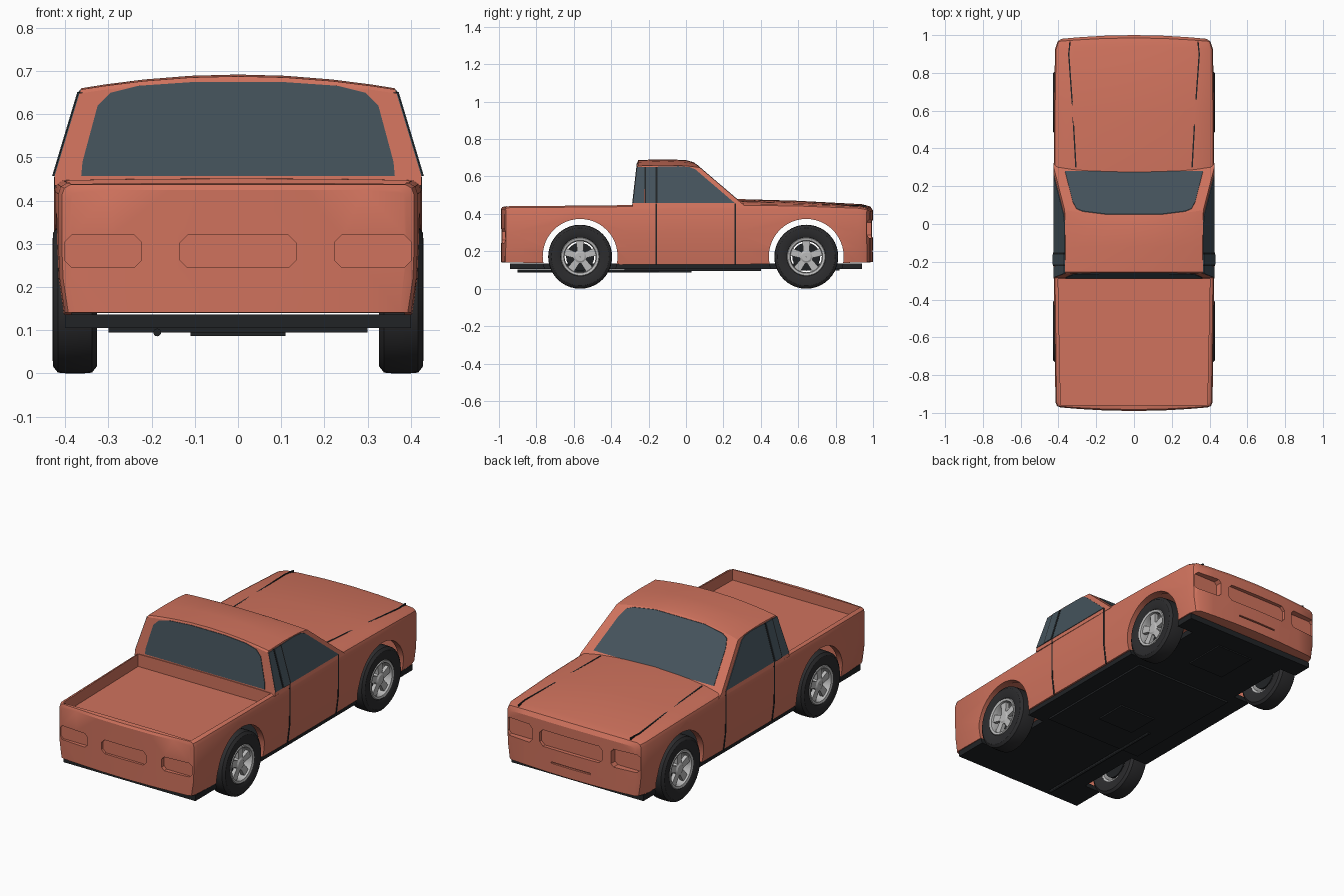
import bpy, bmesh, math

if "Cube" in bpy.data.objects:
    bpy.data.objects.remove(bpy.data.objects["Cube"])


def material(name, rgb):
    m = bpy.data.materials.new(name)
    m.diffuse_color = (*rgb, 1)
    m.use_nodes = True
    m.node_tree.nodes["Principled BSDF"].inputs["Base Color"].default_value = m.diffuse_color
    return m


PAINT = material("paint", (0.63, 0.17, 0.11))
GLASS = material("glass", (0.058, 0.085, 0.105))
DARK = material("dark_trim", (0.015, 0.017, 0.019))
RUBBER = material("rubber", (0.025, 0.025, 0.027))
ALLOY = material("alloy", (0.5, 0.5, 0.5))


def build(name, verts, faces, mat=None):
    bm = bmesh.new()
    vs = [bm.verts.new(v) for v in verts]
    for f in faces:
        bm.faces.new([vs[i] for i in f])
    bmesh.ops.recalc_face_normals(bm, faces=bm.faces)
    me = bpy.data.meshes.new(name)
    bm.to_mesh(me)
    bm.free()
    if mat:
        me.materials.append(mat)
    ob = bpy.data.objects.new(name, me)
    bpy.context.collection.objects.link(ob)
    return ob


def prism(name, pts, place, d0, d1, mat=None):
    """Solid from a 2D outline; place(u, v, d) puts it on a surface."""
    n = len(pts)
    verts = [place(u, v, d) for d in (d0, d1) for u, v in pts]
    faces = [list(range(n)), list(range(n, 2 * n))]
    faces += [[i, (i + 1) % n, n + (i + 1) % n, n + i] for i in range(n)]
    return build(name, verts, faces, mat)


def rect(u0, u1, v0, v1, c=0.0):
    if not c:
        return [(u0, v0), (u1, v0), (u1, v1), (u0, v1)]
    return [(u0 + c, v0), (u1 - c, v0), (u1, v0 + c), (u1, v1 - c),
            (u1 - c, v1), (u0 + c, v1), (u0, v1 - c), (u0, v0 + c)]


def circle(cy, cz, r, n=48):
    return [(cy + r * math.cos(2 * math.pi * i / n), cz + r * math.sin(2 * math.pi * i / n)) for i in range(n)]


def lathe(name, profile, centre, side, mat, n=40):
    """Closed (x, radius) profile turned about the wheel axle."""
    m = len(profile)
    verts = [(side * x, centre[0] + r * math.cos(2 * math.pi * i / n), centre[1] + r * math.sin(2 * math.pi * i / n))
             for i in range(n) for x, r in profile]
    faces = [[i * m + j, i * m + (j + 1) % m, (i + 1) % n * m + (j + 1) % m, (i + 1) % n * m + j]
             for i in range(n) for j in range(m)]
    return build(name, verts, faces, mat)


def smooth(ob, angle=30):
    bpy.ops.object.select_all(action='DESELECT')
    ob.select_set(True)
    bpy.context.view_layer.objects.active = ob
    bpy.ops.object.shade_smooth_by_angle(angle=math.radians(angle))


def cut(ob, cutters):
    for c in cutters:
        c.hide_render = True
        m = ob.modifiers.new("cut", 'BOOLEAN')
        m.operation, m.solver, m.object = 'DIFFERENCE', 'EXACT', c
    me = bpy.data.meshes.new_from_object(ob.evaluated_get(bpy.context.evaluated_depsgraph_get()))
    ob.modifiers.clear()
    ob.data = me


def on_x(u, v, d): return (d, u, v)
def on_y(u, v, d): return (u, d, v)
def on_z(u, v, d): return (u, v, d)


# Body shell: sections lofted along y (y, half width, side height, crown)
stations = [(-.99, .39, .425, 0), (-.982, .408, .437, 0), (-.96, .416, .441, 0), (-.6, .42, .444, 0),
            (-.29, .424, .447, .004), (-.1, .425, .452, .01), (.26, .425, .455, .025), (.6, .424, .45, .02),
            (.94, .418, .438, .014), (.985, .405, .43, .01), (1, .385, .41, .008)]
verts, faces = [], []
for y, w, zs, c in stations:
    zb = .13 + .012 * abs(y) ** 3
    half = [(x * w, zs + c * (1 - x * x)) for x in (0, .4, .75)]
    half += [(w - .02, zs), (w - .006, zs - .008), (w, zs - .025), (w, .3), (w - .003, .22), (w - .015, zb)]
    half += [(x * w, zb) for x in (.75, .4, 0)]
    ring = half + [(-x, z) for x, z in half[10:0:-1]]
    verts += [(x, y * (1 - .02 * (x / w) ** 2 * abs(y) ** 3), z) for x, z in ring]
for s in range(len(stations) - 1):
    faces += [[s * 22 + i, s * 22 + (i + 1) % 22, s * 22 + 22 + (i + 1) % 22, s * 22 + 22 + i] for i in range(22)]
for base in (0, 22 * (len(stations) - 1)):
    for col in ([0, 1, 10, 11], [1, 2, 9, 10], list(range(2, 10))):
        faces += [[base + i for i in col], [base + (22 - i) % 22 for i in col]]
body = build("body", verts, faces, PAINT)

# Wheel arches, hollow underside, cargo bed and lamp recesses
AXLES, WZ = (-.566, .643), .171
arches = [prism("arch_cutter", circle(y, WZ + .002, .2), on_x, s * .3, s * .6) for y in AXLES for s in (1, -1)]
cutters = arches + [
    prism("cavity_cutter", rect(-.385, .385, -.92, .92), on_z, .05, .373),
    prism("bed_cutter", [(-.388, -.958), (.388, -.958), (.402, -.29), (-.402, -.29)], on_z, .38, .6),
    prism("rear_plate_cutter", rect(-.135, .135, .245, .32, .018), on_y, -1.1, -.975),
    prism("grille_cutter", rect(-.19, .19, .275, .365, .02), on_y, .978, 1.1),
    prism("intake_cutter", rect(-.12, .12, .196, .204), on_y, .988, 1.1)]
for s in (1, -1):
    cutters.append(prism("tail_lamp_cutter", [(s * u, v) for u, v in rect(.225, .4, .245, .32, .015)], on_y, -1.1, -.96))
    cutters.append(prism("head_lamp_cutter", [(s * u, v) for u, v in rect(.24, .402, .272, .37, .015)], on_y, .955, 1.1))
cut(body, cutters)
smooth(body)

# Floor pan with wheel notches, sump and exhaust
floor = prism("underbody", rect(-.4, .4, -.94, .94), on_z, .105, .136, DARK)
cut(floor, arches)
prism("sump_plate", rect(-.11, .11, .58, .82), on_z, .098, .11, DARK)
prism("gearbox_plate", rect(-.11, .11, -.15, .03), on_z, .087, .11, DARK)
prism("floor_rail", rect(-.3, .3, -.33, .4), on_z, .095, .11, DARK)
smooth(prism("exhaust", [(x - .187, z) for x, z in circle(0, .095, .009, 12)], on_y, -.9, -.1, DARK))
for c in cutters:
    bpy.data.objects.remove(c)


# Cab: side profile swept across with a crowned roof
def front_y(z): return .28 - (z - .472) * 1.17
def rear_y(z): return -.285 + .115 * (z - .455)
def side_x(z): return .425 - max(0, z - .455) * .3


profile = [('r', .435, 0), ('r', .455, 0), ('r', .648, .03), (-.255, .657, .031), (-.12, .66, .032),
           (.0, .657, .031), ('f', .648, .028), ('f', .455, .02), ('f', .435, .02)]
cols = [-1, -.97, -.85, -.6, -.3, 0, .3, .6, .85, .97, 1]
n = len(profile)
verts, faces = [], []
for s in cols:
    for y, z, c in profile:
        x, zz = s * side_x(z), z + c * (1 - s * s)
        verts.append((x, rear_y(zz) if y == 'r' else front_y(zz) if y == 'f' else y, zz))
for k in range(len(cols) - 1):
    faces += [[k * n + i, k * n + (i + 1) % n, (k + 1) * n + (i + 1) % n, (k + 1) * n + i] for i in range(n)]
faces += [list(range(n)), [n * (len(cols) - 1) + i for i in range(n)]]
smooth(build("cab", verts, faces, PAINT), 25)


# Windows
def on_rear(u, v, d): return (u, rear_y(v) - d, v)
def on_front(u, v, d): return (u, front_y(v) + d, v)


def mirrored(pts): return pts + [(-u, v) for u, v in reversed(pts)]


prism("rear_window", mirrored([(.363, .457), (.36, .49), (.325, .62), (.295, .65), (.23, .666), (.1, .675)]),
      on_rear, -.01, .003, GLASS)
prism("windshield", mirrored([(.365, .474), (.325, .61), (.305, .643), (.27, .655), (.15, .668)]),
      on_front, -.01, .003, GLASS)
for s in (1, -1):
    def on_side(u, v, d): return (s * (side_x(v) + d), u, v)
    prism("door_window", [(-.152, .457), (.262, .457), (.05, .638), (.02, .65), (-.04, .655), (-.152, .652)],
          on_side, -.01, .003, GLASS)
    prism("quarter_window", [(-.284, .457), (-.224, .457), (-.222, .65), (-.262, .65)], on_side, -.01, .003, GLASS)
    prism("pillar_panel", rect(-.215, -.162, .457, .652), on_side, -.01, .006, GLASS)
    prism("window_trim", rect(-.223, -.215, .457, .652), on_side, -.01, .004, DARK)
    prism("window_post", rect(-.162, -.152, .457, .652), on_side, -.01, .004, DARK)
    # Door and hood seams
    for y in (-.158, .262):
        prism("door_seam", [(y - .004, .23), (y + .004, .23), (y + .004, .455), (y - .004, .455)],
              on_x, s * .415, s * .4262, DARK)
        prism("door_seam_lower", rect(y - .004, y + .004, .13, .23),
              lambda u, v, d: (s * (.423 - (.23 - v) * .12 + d), u, v), -.01, .0022, DARK)

    def on_hood(u, v, d):
        t = (v - .26) / .68
        return (s * u, v, .455 - .017 * t + (.025 - .011 * t) * (1 - (u / .42) ** 2) + d)
    prism("hood_seam", [(.304, .3), (.311, .3), (.329, .62), (.349, .9), (.342, .965), (.335, .965), (.342, .9), (.322, .62)],
          on_hood, -.012, .003, DARK)

    # Wheels: tyre, rim, five spokes, hub and brake disc
    for y in AXLES:
        smooth(lathe("tyre", [(.335, .1), (.326, .125), (.327, .155), (.338, .169), (.36, .171), (.395, .171),
                              (.417, .169), (.428, .155), (.43, .125), (.422, .104), (.41, .1)], (y, WZ), s, RUBBER))
        smooth(lathe("rim", [(.335, .102), (.418, .104), (.425, .1), (.422, .088), (.405, .083), (.34, .09)],
                     (y, WZ), s, ALLOY))
        smooth(lathe("hub", [(.385, .001), (.385, .036), (.41, .036), (.417, .024), (.417, .001)], (y, WZ), s, ALLOY, 20))
        smooth(lathe("brake_disc", [(.345, .001), (.345, .075), (.36, .075), (.36, .001)], (y, WZ), s, DARK, 24))
        for k in range(5):
            a = math.pi / 2 + k * math.tau / 5
            ca, sa = math.cos(a), math.sin(a)
            prism("spoke", [(y + r * ca - t * sa, WZ + r * sa + t * ca) for r, t in
                            ((.025, -.016), (.09, -.021), (.09, .021), (.025, .016))], on_x, s * .392, s * .412, ALLOY)
